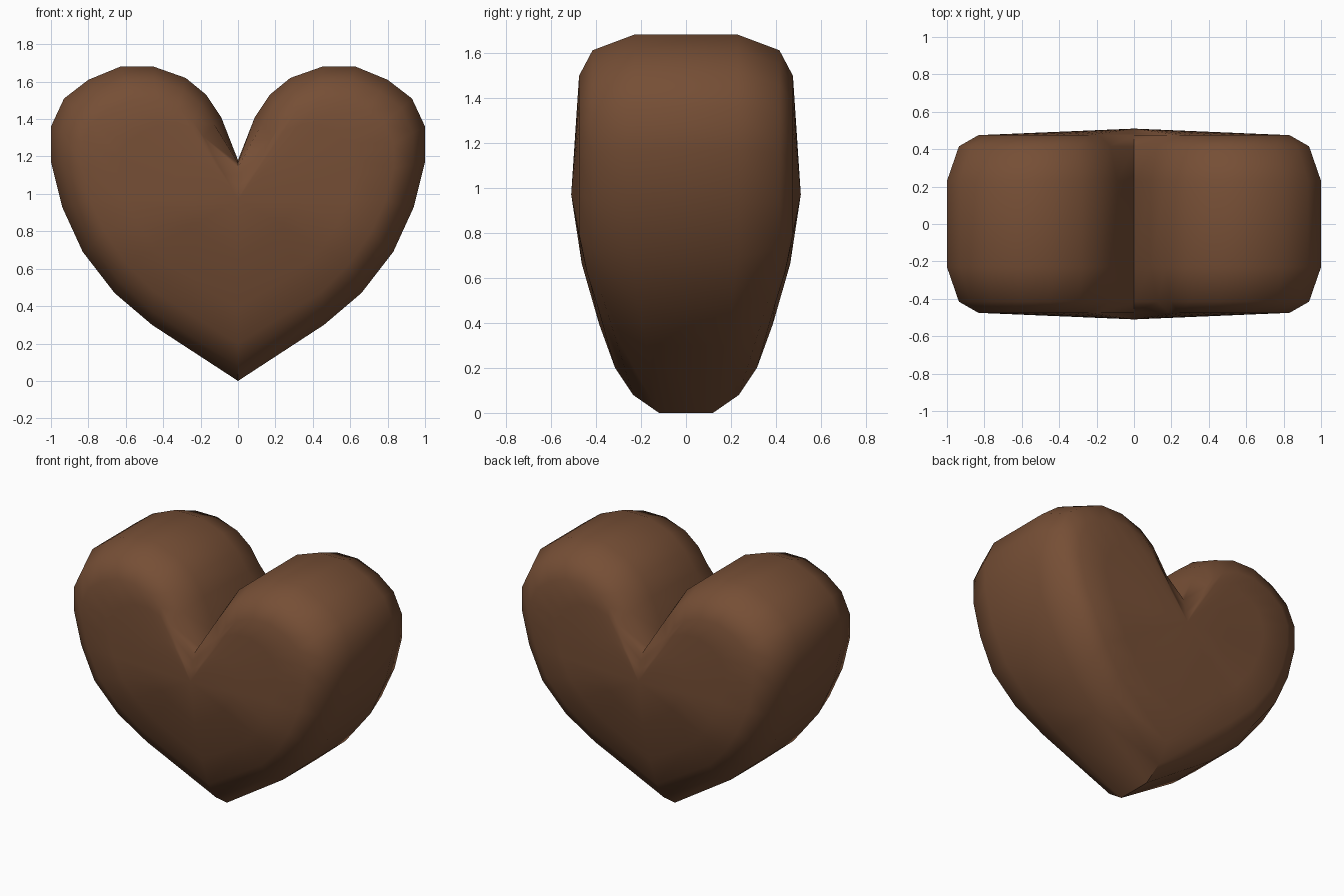
import bpy
import bmesh
import math

if "Cube" in bpy.data.objects:
    bpy.data.objects.remove(bpy.data.objects["Cube"], do_unlink=True)

# One half of the heart outline (x, z), from the notch round to the bottom tip
HALF = [(0, 1.18), (.09, 1.41), (.17, 1.53), (.28, 1.62), (.45, 1.68), (.63, 1.68),
        (.8, 1.61), (.93, 1.51), (1, 1.36), (1, 1.17), (.94, .93), (.83, .69),
        (.66, .47), (.46, .3), (0, 0)]
LOBE = (.42, 1.05)
MIDDLE = (0, .97)
PEAK = .51


def toward(p, target, t):
    return tuple(a + (b - a) * t for a, b in zip(p, target))


def column(p):
    """Points (x, y, z) from the rim to near the middle of one face."""
    low = max(0, 1 - p[1] / .6)
    centre = LOBE if p[0] > 0 else (0, LOBE[1])
    edge_y = .475 - .16 * low
    shoulder = toward(p, centre, .29 - .1 * low)
    bevel = toward(p, centre, .11 - .034 * low)
    pts = [(p, .23 - .11 * low), (bevel, .415 - .18 * low), (shoulder, edge_y)]
    for t in (.25, .6):
        rise = 1 - (1 - t) ** (1 + .55 * low)
        pts.append((toward(shoulder, MIDDLE, t), edge_y + (PEAK - edge_y) * rise))
    return [(q[0], y, q[1]) for q, y in pts]


# Full set of columns, the left half mirrored
half = [column(p) for p in HALF]
mirrored = [[(-x, y, z) for x, y, z in c] for c in half[1:-1]]
columns = half + mirrored[::-1]

# Heart body: rings from the front middle, over the rim, to the back middle
bm = bmesh.new()
rings = []
for side, order in ((-1, (4, 3, 2, 1, 0)), (1, (0, 1, 2, 3, 4))):
    for k in order:
        rings.append([bm.verts.new((c[k][0], side * c[k][1], c[k][2])) for c in columns])
n = len(columns)
for a, b in zip(rings, rings[1:]):
    for i in range(n):
        j = (i + 1) % n
        bm.faces.new((a[i], a[j], b[j], b[i]))
for side, ring in ((-1, rings[0]), (1, rings[-1])):
    tip = bm.verts.new((0, side * PEAK, MIDDLE[1]))
    for i in range(n):
        bm.faces.new((tip, ring[i], ring[(i + 1) % n]))
bmesh.ops.recalc_face_normals(bm, faces=bm.faces)
mesh = bpy.data.meshes.new("heart")
bm.to_mesh(mesh)
bm.free()
heart = bpy.data.objects.new("heart", mesh)
bpy.context.collection.objects.link(heart)

# Brown material
brown = bpy.data.materials.new("chocolate_brown")
brown.use_nodes = True
colour = (.18, .077, .036, 1)
brown.diffuse_color = colour
bsdf = next(nd for nd in brown.node_tree.nodes if nd.type == "BSDF_PRINCIPLED")
bsdf.inputs["Base Color"].default_value = colour
mesh.materials.append(brown)

# Smooth shading with the notch kept sharp
bpy.ops.object.select_all(action="DESELECT")
heart.select_set(True)
bpy.context.view_layer.objects.active = heart
bpy.ops.object.shade_smooth_by_angle(angle=math.radians(48))
